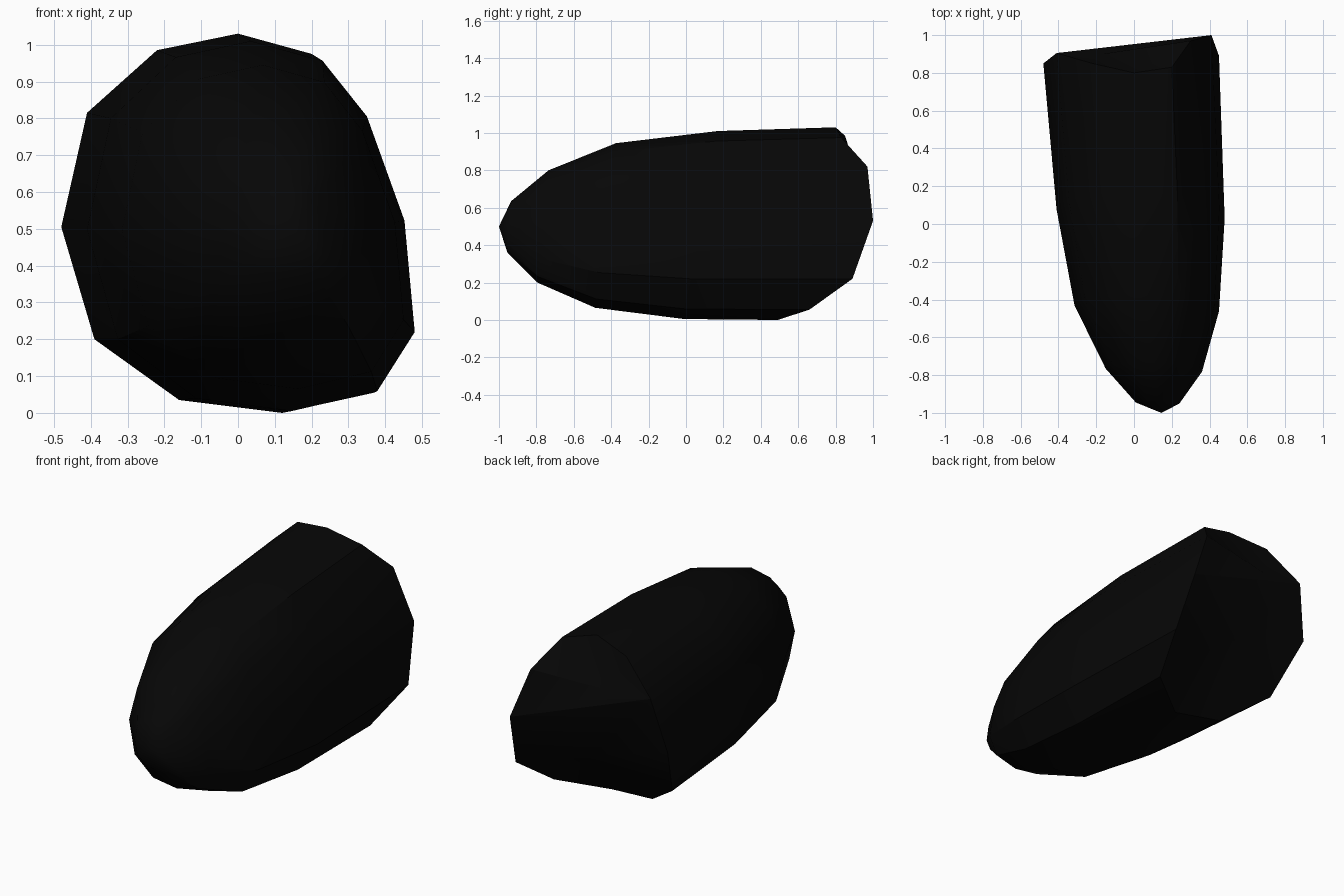
import bpy, bmesh

if "Cube" in bpy.data.objects:
    bpy.data.objects.remove(bpy.data.objects["Cube"])

# Cross-section seen from the front, clockwise from the top:
# outline x, outline z, and x, y of the same point on the slanted rear rim
OUTLINE = [
    (0.00, 1.03, 0.00, 0.80), (0.21, 0.975, 0.20, 0.83), (0.34, 0.82, 0.30, 0.97),
    (0.45, 0.53, 0.41, 1.00), (0.48, 0.22, 0.45, 0.89), (0.37, 0.055, 0.37, 0.66),
    (0.12, 0.00, 0.12, 0.49), (-0.16, 0.035, -0.16, 0.53), (-0.39, 0.20, -0.39, 0.68),
    (-0.48, 0.505, -0.48, 0.85), (-0.41, 0.815, -0.41, 0.905), (-0.22, 0.985, -0.22, 0.85),
]
# Rings from nose to middle: y, backward lean, x min, x max, z min, z max
RINGS = [
    (-0.945, 0.02, 0.01, 0.24, 0.36, 0.635),
    (-0.765, 0.06, -0.15, 0.36, 0.20, 0.80),
    (-0.43, 0.11, -0.315, 0.45, 0.065, 0.945),
    (0.08, 0.18, -0.41, 0.48, 0.005, 1.01),
]
N = len(OUTLINE)
bm = bmesh.new()

# Body rings
rings = []
for y, lean, x0, x1, z0, z1 in RINGS:
    rings.append([bm.verts.new((x0 + (x / 0.96 + 0.5) * (x1 - x0),
                                y + lean * (z / 1.03 - 0.5),
                                z0 + z / 1.03 * (z1 - z0)))
                  for x, z, _, _ in OUTLINE])
rim = [bm.verts.new((rx, ry, z)) for _, z, rx, ry in OUTLINE]
rings.append(rim)
for a, b in zip(rings, rings[1:]):
    for i in range(N):
        j = (i + 1) % N
        bm.faces.new((a[i], a[j], b[j], b[i]))

# Rounded nose
tip = bm.verts.new((0.145, -1.0, 0.5))
for i in range(N):
    bm.faces.new((tip, rings[0][(i + 1) % N], rings[0][i]))


# Broken rear end: a fan above and a fan below the ridge from right to upper left
def fan(centre, points):
    c = bm.verts.new(centre)
    for p, q in zip(points, points[1:] + points[:1]):
        bm.faces.new((c, p, q))


fan((-0.17, 0.90, 0.79), [rim[10], rim[11], rim[0], rim[1], rim[2], rim[3]])
fan((0.0, 0.83, 0.36), rim[3:11])

bmesh.ops.recalc_face_normals(bm, faces=bm.faces)
mesh = bpy.data.meshes.new("rock")
bm.to_mesh(mesh)
bm.free()

black = bpy.data.materials.new("black")
black.diffuse_color = (0.002, 0.002, 0.002, 1)
black.use_nodes = True
black.node_tree.nodes["Principled BSDF"].inputs["Base Color"].default_value = black.diffuse_color
mesh.materials.append(black)

rock = bpy.data.objects.new("rock", mesh)
bpy.context.collection.objects.link(rock)
bpy.context.view_layer.objects.active = rock
rock.select_set(True)
bpy.ops.object.shade_smooth_by_angle(angle=0.6)
